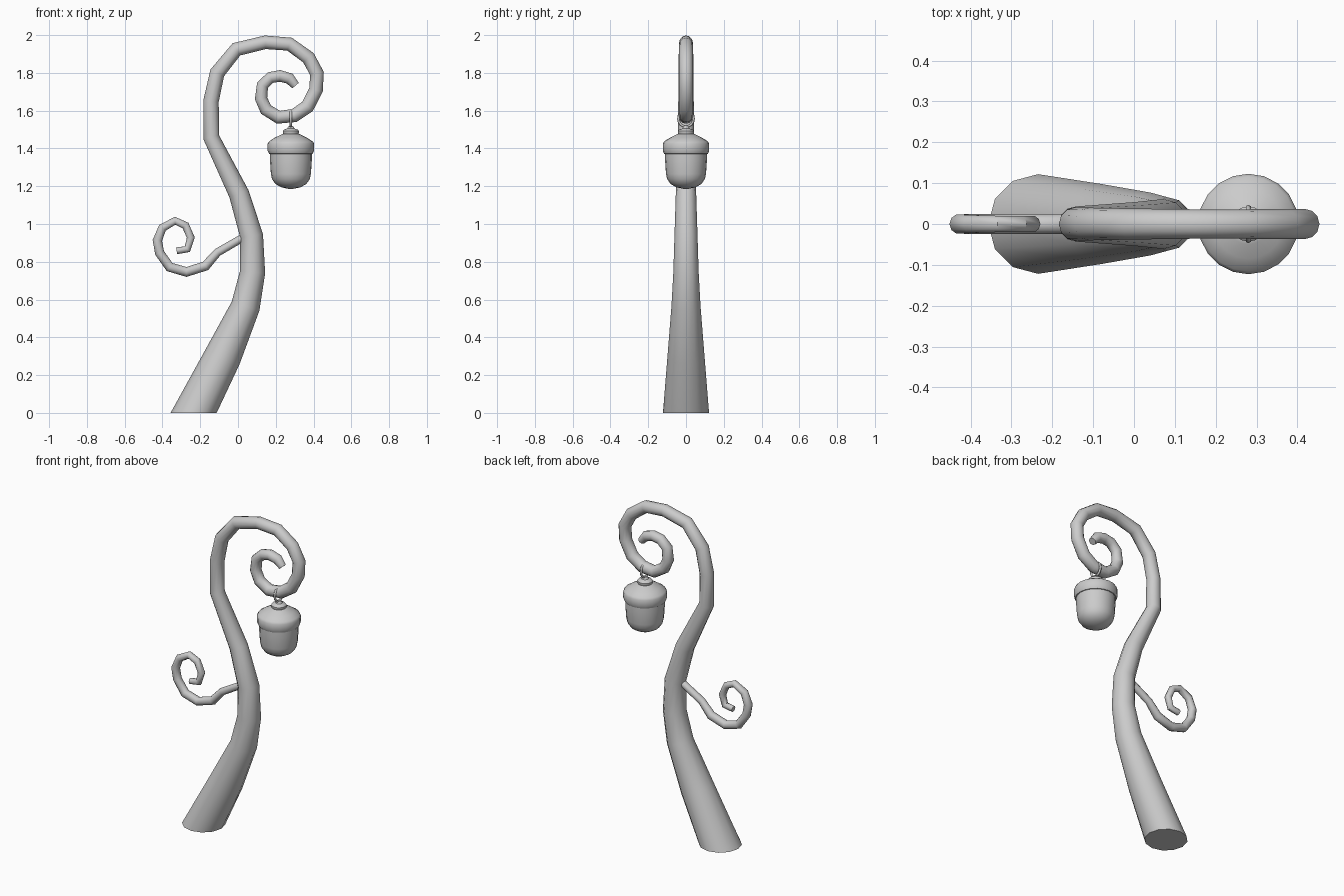
import bpy, bmesh
from math import sin, cos, pi, radians
from mathutils import Vector

cube = bpy.data.objects.get("Cube")
if cube:
    bpy.data.objects.remove(cube)

GREY = (0.6, 0.6, 0.6, 1)
mat = bpy.data.materials.new("plain grey")
mat.use_nodes = True
mat.diffuse_color = GREY
mat.node_tree.nodes["Principled BSDF"].inputs["Base Color"].default_value = GREY


def finish(bm, name, angle=40):
    bmesh.ops.recalc_face_normals(bm, faces=bm.faces)
    mesh = bpy.data.meshes.new(name)
    bm.to_mesh(mesh)
    bm.free()
    ob = bpy.data.objects.new(name, mesh)
    bpy.context.collection.objects.link(ob)
    mesh.materials.append(mat)
    bpy.ops.object.select_all(action='DESELECT')
    ob.select_set(True)
    bpy.context.view_layer.objects.active = ob
    bpy.ops.object.shade_smooth_by_angle(angle=radians(angle))
    return ob


def bridge(bm, a, b):
    n = len(a)
    for i in range(n):
        bm.faces.new((a[i], a[(i + 1) % n], b[(i + 1) % n], b[i]))


def tube(name, path, sides, flat_start=False):
    """Tapered tube along (x, z, radius) points in the y = 0 plane."""
    bm = bmesh.new()
    pts = [Vector((x, 0, z)) for x, z, r in path]
    rings = []
    for i, p in enumerate(pts):
        before = (p - pts[i - 1]).normalized() if i else Vector()
        after = (pts[i + 1] - p).normalized() if i + 1 < len(pts) else Vector()
        t = (before + after).normalized()
        if i == 0 and flat_start:
            t = Vector((0, 0, 1))
        side, r = Vector((t.z, 0, -t.x)), path[i][2]
        rings.append([bm.verts.new(p + side * r * cos(a) + Vector((0, r * sin(a), 0)))
                      for a in (2 * pi * k / sides for k in range(sides))])
    for a, b in zip(rings, rings[1:]):
        bridge(bm, a, b)
    bm.faces.new(rings[0])
    bm.faces.new(rings[-1])
    return finish(bm, name)


def lathe(name, x, profile, sides=20):
    """Closed solid turned from (radius, z) points."""
    bm = bmesh.new()
    rings = [[bm.verts.new((x + r * cos(2 * pi * k / sides), r * sin(2 * pi * k / sides), z))
              for k in range(sides)] for r, z in profile]
    for a, b in zip(rings, rings[1:]):
        bridge(bm, a, b)
    bm.faces.new(rings[0])
    bm.faces.new(rings[-1])
    return finish(bm, name)


# Curved post ending in a spiral
tube("post", [
    (-.235, 0, .122), (-.08, .30, .098), (.04, .565, .077), (.077, .745, .067),
    (.072, .937, .061), (.005, 1.16, .054), (-.142, 1.46, .043), (-.143, 1.65, .041),
    (-.11, 1.80, .04), (-.008, 1.925, .038), (.145, 1.962, .036), (.273, 1.952, .036),
    (.373, 1.88, .037), (.418, 1.797, .037), (.413, 1.71, .037), (.368, 1.622, .037),
    (.297, 1.574, .036), (.214, 1.565, .035), (.148, 1.606, .034), (.122, 1.665, .033),
    (.13, 1.735, .032), (.172, 1.775, .031), (.222, 1.784, .031), (.273, 1.77, .03),
    (.305, 1.733, .022)], 12, True)

# Small curled side shoot
tube("side_tendril", [
    (.018, .923, .021), (-.108, .85, .022), (-.172, .778, .026), (-.273, .746, .026),
    (-.362, .772, .026), (-.415, .847, .025), (-.427, .913, .025), (-.4, .98, .023),
    (-.333, 1.017, .021), (-.278, .992, .021), (-.25, .928, .021), (-.268, .867, .02),
    (-.325, .858, .018)], 10)

# Hanging lantern: rounded body, cap with bulging rim, top knob
LX = .28
lathe("lantern_body", LX, [
    (.012, 1.186), (.05, 1.194), (.082, 1.212), (.1, 1.238), (.106, 1.265),
    (.111, 1.34), (.111, 1.375)])
lathe("lantern_cap", LX, [
    (.1, 1.37), (.116, 1.372), (.123, 1.388), (.123, 1.425), (.116, 1.437),
    (.085, 1.457), (.05, 1.474), (.04, 1.478)])
lathe("lantern_knob", LX, [
    (.036, 1.47), (.043, 1.48), (.043, 1.492), (.036, 1.5), (.02, 1.505), (.012, 1.518)], 16)

# Oval wire loop around the spiral
bm = bmesh.new()
rings = []
for i in range(16):
    a = 2 * pi * i / 16
    rings.append([bm.verts.new((LX + .007 * sin(b), (.04 + .007 * cos(b)) * cos(a),
                                1.558 + (.043 + .007 * cos(b)) * sin(a)))
                  for b in (2 * pi * j / 6 for j in range(6))])
for a, b in zip(rings, rings[1:] + rings[:1]):
    bridge(bm, a, b)
finish(bm, "hanging_loop", 80)
